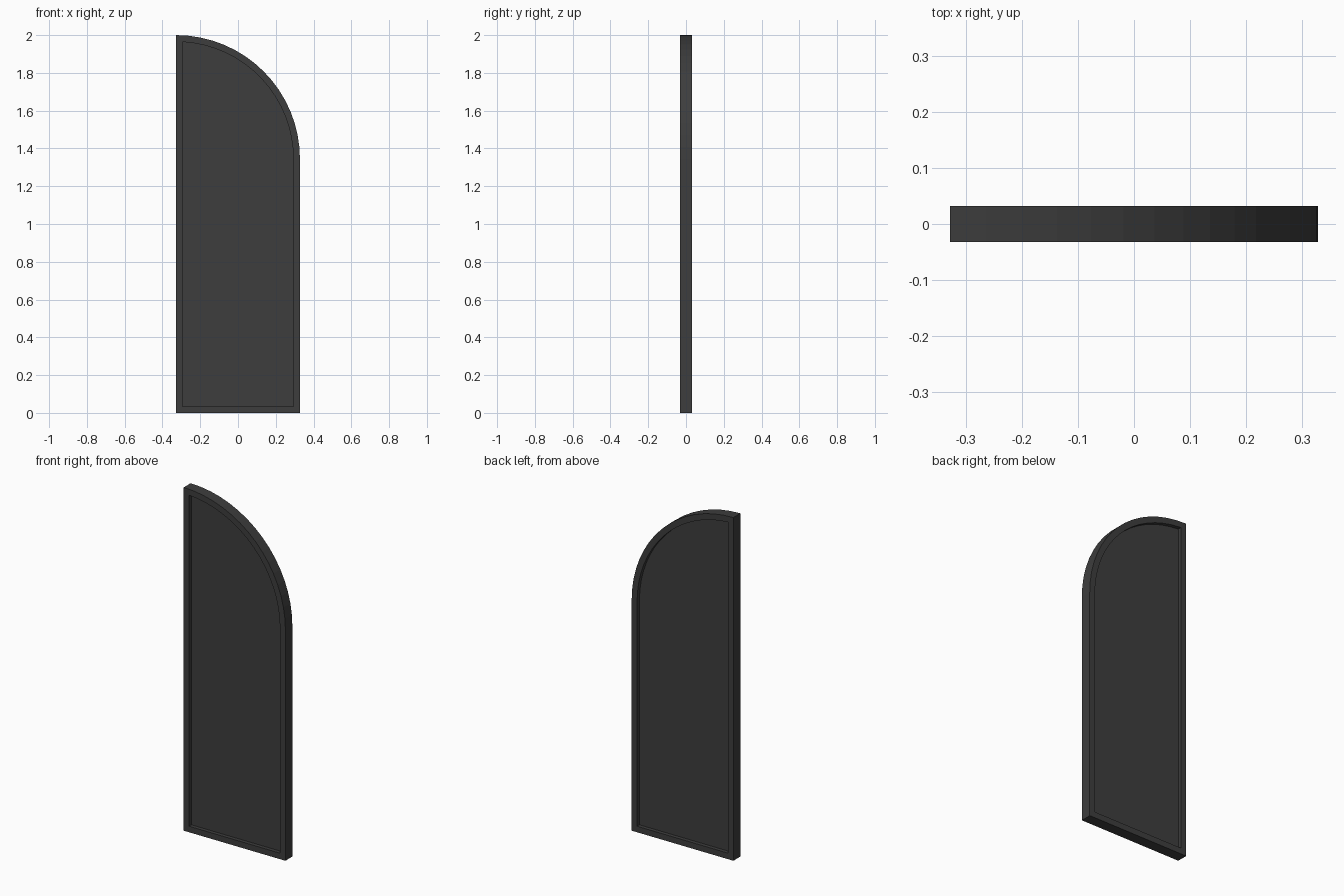
import bpy, bmesh, math

cube = bpy.data.objects.get("Cube")
if cube:
    bpy.data.objects.remove(cube, do_unlink=True)

HALF_W, HEIGHT = 0.328, 2.0
RADIUS = 2 * HALF_W            # quarter arch spans the whole width
SPRING = HEIGHT - RADIUS       # height where the arch begins
RIM, FRAME_Y, PANEL_Y = 0.035, 0.032, 0.01
SEGMENTS = 16

mat = bpy.data.materials.new("charcoal")
mat.use_nodes = True
colour = (0.047, 0.047, 0.047, 1)
mat.diffuse_color = colour
mat.node_tree.nodes["Principled BSDF"].inputs["Base Color"].default_value = colour


def outline(inset):
    """Half-arch outline as (x, z) points, moved inwards by inset."""
    r = RADIUS - inset
    end = math.acos(inset / r)
    pts = [(-HALF_W + inset, inset), (HALF_W - inset, inset)]
    for i in range(SEGMENTS + 1):
        a = end * i / SEGMENTS
        pts.append((-HALF_W + r * math.cos(a), SPRING + r * math.sin(a)))
    return pts


def finish(name, bm):
    bmesh.ops.recalc_face_normals(bm, faces=bm.faces)
    mesh = bpy.data.meshes.new(name)
    bm.to_mesh(mesh)
    bm.free()
    mesh.materials.append(mat)
    obj = bpy.data.objects.new(name, mesh)
    bpy.context.collection.objects.link(obj)


def ring(bm, inset, y):
    return [bm.verts.new((x, y, z)) for x, z in outline(inset)]


def bridge(bm, a, b):
    n = len(a)
    for i in range(n):
        j = (i + 1) % n
        bm.faces.new((a[i], a[j], b[j], b[i]))


# Raised frame: a rectangular section carried round the outline
bm = bmesh.new()
rings = [ring(bm, inset, y) for inset, y in
         ((0, -FRAME_Y), (0, FRAME_Y), (RIM, FRAME_Y), (RIM, -FRAME_Y))]
for k in range(4):
    bridge(bm, rings[k], rings[(k + 1) % 4])
finish("frame", bm)

# Recessed panel inside the frame
bm = bmesh.new()
front, back = ring(bm, RIM, -PANEL_Y), ring(bm, RIM, PANEL_Y)
bm.faces.new(front)
bm.faces.new(back)
bridge(bm, front, back)
finish("panel", bm)
